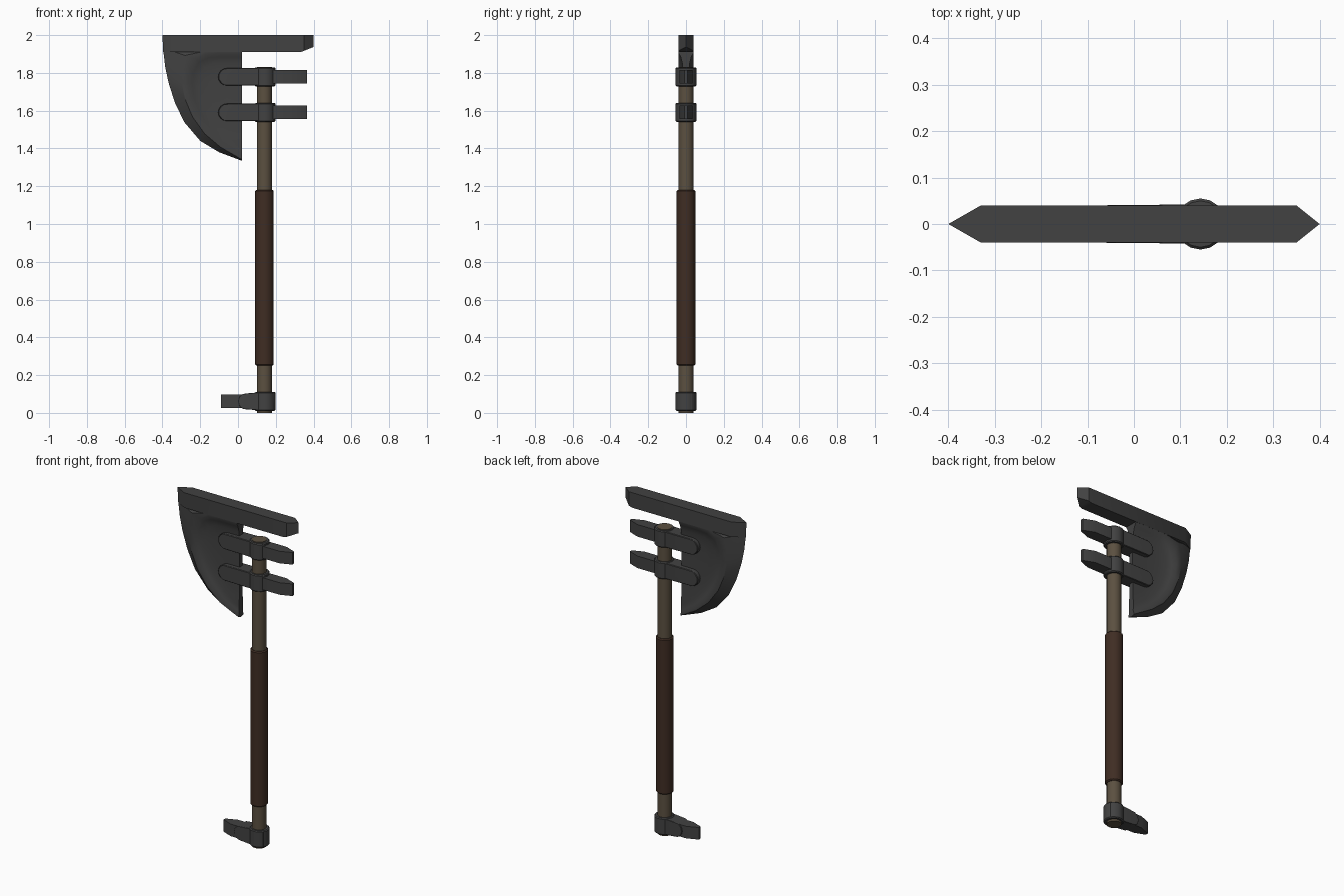
import bpy, bmesh, math

cube = bpy.data.objects.get("Cube")
if cube:
    bpy.data.objects.remove(cube, do_unlink=True)


def material(name, rgb):
    m = bpy.data.materials.new(name)
    m.use_nodes = True
    m.diffuse_color = (*rgb, 1)
    bsdf = next(n for n in m.node_tree.nodes if n.type == 'BSDF_PRINCIPLED')
    bsdf.inputs["Base Color"].default_value = (*rgb, 1)
    return m


METAL = material("dark iron", (0.054, 0.054, 0.054))
WOOD = material("dull wood", (0.105, 0.08, 0.052))
LEATHER = material("brown leather", (0.05, 0.026, 0.017))
AXIS_X = 0.14


def finish(name, bm, mat, bevel=0, angle=30):
    bmesh.ops.recalc_face_normals(bm, faces=bm.faces)
    me = bpy.data.meshes.new(name)
    bm.to_mesh(me)
    bm.free()
    ob = bpy.data.objects.new(name, me)
    bpy.context.collection.objects.link(ob)
    me.materials.append(mat)
    if bevel:
        mod = ob.modifiers.new("Bevel", 'BEVEL')
        mod.width = bevel
        mod.segments = 1
        mod.angle_limit = math.radians(40)
    bpy.ops.object.select_all(action='DESELECT')
    ob.select_set(True)
    bpy.context.view_layer.objects.active = ob
    bpy.ops.object.shade_smooth_by_angle(angle=math.radians(angle))
    return ob


def hull(name, points, bevel=0):
    """Convex solid; each point is (x, half thickness, z)."""
    bm = bmesh.new()
    for x, h, z in points:
        for s in ((1, -1) if h else (0,)):
            bm.verts.new((x, s * h, z))
    bmesh.ops.convex_hull(bm, input=bm.verts)
    bmesh.ops.dissolve_limit(bm, angle_limit=0.01, verts=bm.verts, edges=bm.edges)
    return finish(name, bm, METAL, bevel)


def rod(name, radius, z0, z1, mat, sides=16, bevel=0, x=AXIS_X):
    bm = bmesh.new()
    bmesh.ops.create_cone(bm, cap_ends=True, segments=sides, radius1=radius,
                          radius2=radius, depth=z1 - z0)
    bmesh.ops.translate(bm, verts=bm.verts, vec=(x, 0, (z0 + z1) / 2))
    return finish(name, bm, mat, bevel)


# Shaft and leather grip
rod("shaft", 0.04, 0, 1.832, WOOD)
rod("grip", 0.049, 0.25, 1.18, LEATHER, bevel=0.006)

# Top bar, chisel pointed at both ends
hull("top_bar", [(-0.40, 0, 2), (-0.396, 0, 1.91), (-0.33, 0.04, 2), (-0.327, 0.04, 1.91),
                 (0.35, 0.04, 2), (0.33, 0.04, 1.91), (0.35, 0.04, 1.917),
                 (0.40, 0, 2), (0.40, 0, 1.937)])

# Blade: matching loops from the cutting edge to the hollowed cheek
edge = [(0.02, 1.95), (-0.1, 1.95), (-0.17, 1.95), (-0.397, 1.93), (-0.385, 1.83),
        (-0.368, 1.75), (-0.335, 1.645), (-0.285, 1.54), (-0.2, 1.44), (-0.1, 1.38), (0.02, 1.335)]
rim = [(0.02, 1.905), (-0.1, 1.905), (-0.17, 1.9), (-0.225, 1.875), (-0.256, 1.82),
       (-0.266, 1.75), (-0.255, 1.67), (-0.22, 1.58), (-0.165, 1.495), (-0.09, 1.42), (0.02, 1.345)]
CX, CZ = 0.02, 1.65


def mix(a, b, t):
    return [(p[0] + (q[0] - p[0]) * t, p[1] + (q[1] - p[1]) * t) for p, q in zip(a, b)]


def shrink(k):
    return [(CX + (x - CX) * k, CZ + (z - CZ) * k) for x, z in rim]


bm = bmesh.new()
edge_loop = [bm.verts.new((x, 0, z)) for x, z in edge]
ends = []
for side in (-1, 1):
    loops = [edge_loop]
    for pts, h in ((mix(edge, rim, 0.68), 0.0395), (rim, 0.0395), (shrink(0.92), 0.028),
                   (shrink(0.8), 0.02), (shrink(0.6), 0.015), (shrink(0.3), 0.013)):
        last = len(pts) - 1
        loops.append([bm.verts.new((x, side * h * (0.6 if i == last and h > 0.02 else 1), z))
                      for i, (x, z) in enumerate(pts)])
    for a, b in zip(loops, loops[1:]):
        for i in range(len(a) - 1):
            bm.faces.new((a[i], a[i + 1], b[i + 1], b[i]))
    bm.faces.new(loops[-1])
    ends.append([l[0] for l in loops] + [l[-1] for l in reversed(loops)])
# Flat back of the blade, facing the shaft
front, back = ends
for i in range(len(front) - 1):
    quad = list(dict.fromkeys((front[i], front[i + 1], back[i + 1], back[i])))
    if len(quad) > 2:
        bm.faces.new(quad)
finish("blade", bm, METAL, angle=32)


def clamp(name, z, tip, prong_root, prong_tip, half):
    """Collar around the shaft, a round-ended strap and a chisel prong."""
    rod(name + "_collar", 0.055, z - 0.05, z + 0.05, METAL, bevel=0.005, x=0.143)
    r = half
    pts = [(tip + r - r * math.sin(a), 0.04, z + r * math.cos(a))
           for a in [math.pi * i / 8 for i in range(9)]]
    pts += [(0.11, 0.042, z + s * 0.047) for s in (1, -1)]
    pts += [(0.19, 0.03, z + s * 0.047) for s in (1, -1)]
    hull(name + "_strap", pts, 0.005)
    shoulder = prong_root + (prong_tip - prong_root) * 0.66
    hull(name + "_prong", [(x, h, z + s * 0.036) for s in (1, -1)
                           for x, h in ((prong_root, 0.034), (shoulder, 0.034), (prong_tip, 0.008))])


clamp("upper_clamp", 1.779, -0.105, 0.17, 0.365, 0.046)
clamp("lower_clamp", 1.591, -0.105, 0.17, 0.365, 0.046)
clamp("pommel", 0.061, 0.0, 0.1, -0.09, 0.042)
